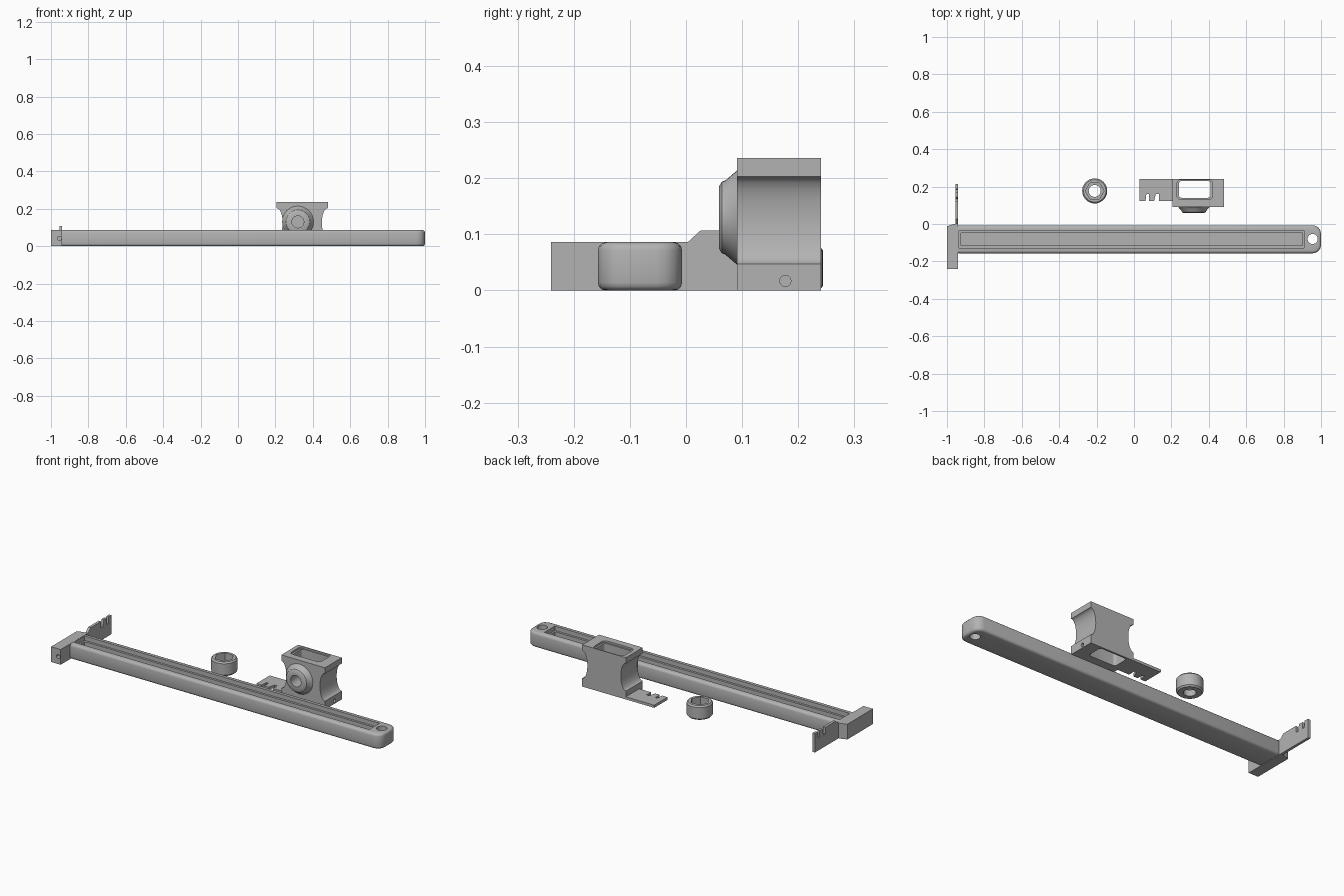
import bpy, bmesh, math
from mathutils import Matrix, Vector

if "Cube" in bpy.data.objects:
    bpy.data.objects.remove(bpy.data.objects["Cube"])

grey = bpy.data.materials.new("plain_grey")
grey.diffuse_color = (0.45, 0.45, 0.45, 1)
grey.use_nodes = True
grey.node_tree.nodes["Principled BSDF"].inputs["Base Color"].default_value = grey.diffuse_color


def finish(name, bm):
    bmesh.ops.recalc_face_normals(bm, faces=bm.faces)
    me = bpy.data.meshes.new(name)
    bm.to_mesh(me)
    bm.free()
    ob = bpy.data.objects.new(name, me)
    bpy.context.collection.objects.link(ob)
    me.materials.append(grey)
    return ob


def prism(name, pts, axis, a, b):
    """Extrude a 2D outline along an axis from a to b."""
    def place(u, v, w):
        return {"x": (w, u, v), "y": (u, w, v), "z": (u, v, w)}[axis]
    bm = bmesh.new()
    f = bm.faces.new([bm.verts.new(place(u, v, a)) for u, v in pts])
    ext = bmesh.ops.extrude_face_region(bm, geom=[f])["geom"]
    step = Vector(place(0, 0, b - a))
    bmesh.ops.translate(bm, vec=step, verts=[g for g in ext if isinstance(g, bmesh.types.BMVert)])
    return finish(name, bm)


def circle(u, v, r, n=32):
    return [(u + r * math.cos(2 * math.pi * i / n), v + r * math.sin(2 * math.pi * i / n)) for i in range(n)]


def rect(u0, u1, v0, v1, r=0.0):
    if not r:
        return [(u0, v0), (u1, v0), (u1, v1), (u0, v1)]
    out = []
    for k, (u, v) in enumerate([(u1 - r, v1 - r), (u0 + r, v1 - r), (u0 + r, v0 + r), (u1 - r, v0 + r)]):
        for i in range(5):
            t = math.pi / 2 * (k + i / 4)
            out.append((u + r * math.cos(t), v + r * math.sin(t)))
    return out


def lathe(name, profile, centre, rot=None, n=40):
    """Spin (radius, height) points around z into a closed ring."""
    bm = bmesh.new()
    rings = [[bm.verts.new((x, y, h)) for x, y in circle(0, 0, r, n)] for r, h in profile]
    for a, b in zip(rings, rings[1:] + rings[:1]):
        for i in range(n):
            j = (i + 1) % n
            bm.faces.new((a[i], a[j], b[j], b[i]))
    bmesh.ops.transform(bm, matrix=Matrix.Translation(centre) @ (rot or Matrix()), verts=bm.verts)
    return finish(name, bm)


def apply_mods(ob):
    dg = bpy.context.evaluated_depsgraph_get()
    me = bpy.data.meshes.new_from_object(ob.evaluated_get(dg))
    ob.modifiers.clear()
    ob.data = me


def boolean(ob, others, op="DIFFERENCE"):
    for o in others:
        m = ob.modifiers.new("bool", "BOOLEAN")
        m.operation, m.object, m.solver = op, o, "EXACT"
        apply_mods(ob)
        bpy.data.objects.remove(o)


def bevel(ob, width, seg=3):
    m = ob.modifiers.new("bevel", "BEVEL")
    m.width, m.segments, m.limit_method = width, seg, "ANGLE"
    m.angle_limit = math.radians(40)
    apply_mods(ob)


def smooth(ob):
    bpy.ops.object.select_all(action="DESELECT")
    ob.select_set(True)
    bpy.context.view_layer.objects.active = ob
    bpy.ops.object.shade_smooth_by_angle(angle=math.radians(35))


H = 0.086

# Long beam with rounded free end
corner = [(1 - 0.045 + 0.045 * math.cos(t), 0.03 + 0.045 * math.sin(t))
          for t in [math.pi / 2 * i / 4 for i in range(5)]]
outline = [(-0.95, -0.157)] + [(x, -0.082 - y) for x, y in reversed(corner)] \
    + [(x, -0.082 + y) for x, y in corner] + [(-0.95, -0.007)]
beam = prism("beam", outline, "z", 0, H)
bevel(beam, 0.014)

# Fixed jaw at the left end, with its rear corner cut off
jaw = prism("fixed_jaw", [(-1, -0.241), (-0.94, -0.241), (-0.94, 0), (-0.965, 0), (-1, -0.012)], "z", 0, H)
boolean(beam, [jaw], "UNION")

# Stepped slot, hanging hole and jaw pin hole
boolean(beam, [
    prism("slot_wide", rect(-0.935, 0.91, -0.128, -0.036), "z", H - 0.025, 0.2),
    prism("slot_deep", rect(-0.925, 0.90, -0.116, -0.048), "z", 0.03, 0.2),
    prism("hang_hole", circle(0.955, -0.08, 0.027), "z", -0.1, 0.2),
    prism("jaw_pin_hole", circle(-0.955, 0.042, 0.011, 20), "y", -0.3, -0.19),
])
smooth(beam)

# Upright notched blade behind the jaw
blade = prism("notched_blade", [
    (-0.02, 0), (0.213, 0), (0.213, 0.107), (0.188, 0.107), (0.184, 0.07), (0.17, 0.07), (0.17, 0.107),
    (0.145, 0.107), (0.135, 0.07), (0.12, 0.07), (0.12, 0.107), (0.026, 0.107), (0.003, H), (-0.02, H)],
    "x", -0.955, -0.94)

# Sliding block: front outline with hollowed sides
x0, x1, zc = 0.207, 0.48, 0.125
arc = [(0.032 * math.cos(t) ** 1.0, 0.078 * math.sin(t)) for t in [math.pi * (i / 12 - 0.5) for i in range(13)]]
side = [(x1, 0)] + [(x1 - d, zc + z) for d, z in arc] + [(x1, 0.236)]
mirror = [(x0 + x1 - x, z) for x, z in reversed(side)]
block = prism("sliding_block", side + mirror, "y", 0.091, 0.241)

# Conical boss on the block's front, axis along -y
boss = lathe("boss", [(0.032, -0.005), (0.084, -0.005), (0.084, 0.0), (0.066, 0.021), (0.064, 0.027),
                      (0.056, 0.032), (0.032, 0.032)], (0.32, 0.091, 0.13),
             Matrix.Rotation(math.radians(90), 4, "X"))

# Window through the block, boss bore and side pin hole
window = prism("window", rect(0.24, 0.41, 0.14, 0.23, 0.015), "z", -0.1, 0.4)
rim = prism("window_rim", rect(0.23, 0.42, 0.13, 0.236, 0.02), "z", 0.226, 0.4)
bore = prism("bore", circle(0.32, 0.13, 0.032), "y", 0.0, 0.18)
pin = prism("side_pin", circle(0.177, 0.017, 0.01, 20), "x", 0.36, 0.6)
boolean(block, [window, rim, bore, pin])
smooth(block)
smooth(boss)

# Flat notched tail on the block
prism("notched_tail", [
    (0.21, 0.241), (0.03, 0.241), (0.03, 0.122), (0.062, 0.122), (0.066, 0.16), (0.079, 0.16), (0.079, 0.122),
    (0.107, 0.122), (0.117, 0.16), (0.134, 0.16), (0.134, 0.122), (0.21, 0.122)], "z", 0, 0.015)

# Thumb nut with hexagonal pocket
nut = lathe("thumb_nut", [(0.032, 0), (0.06, 0), (0.067, 0.008), (0.067, 0.072), (0.06, 0.08), (0.032, 0.08)],
            (-0.21, 0.177, 0))
boolean(nut, [prism("hex_pocket", circle(-0.21, 0.177, 0.05, 6), "z", 0.035, 0.2)])
smooth(nut)
